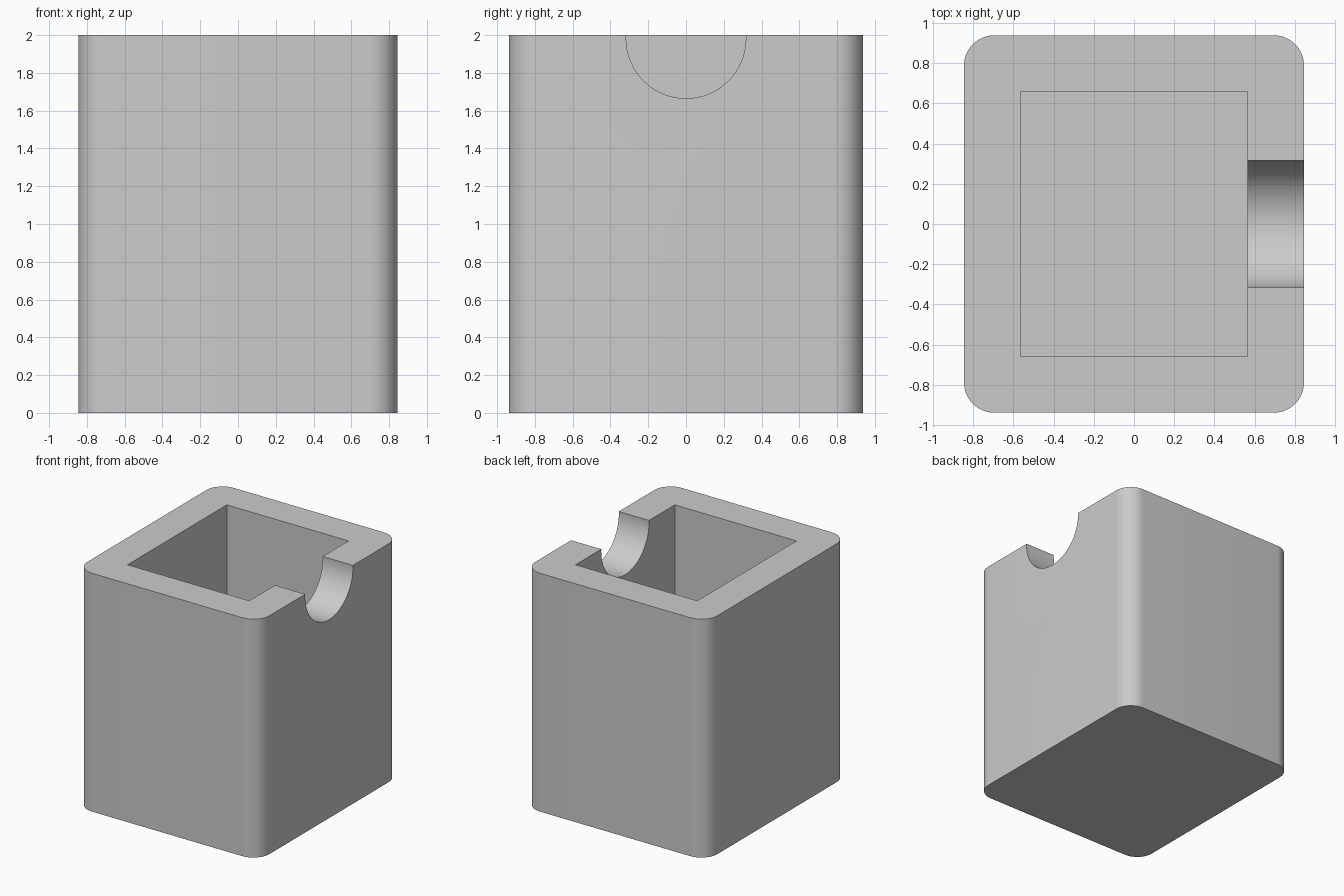
import bpy
import bmesh
import math

WIDTH, DEPTH, HEIGHT = 1.69, 1.876, 2.0
WALL = 0.28
CORNER = 0.15

if "Cube" in bpy.data.objects:
    bpy.data.objects.remove(bpy.data.objects["Cube"], do_unlink=True)

# Plain grey material
grey = bpy.data.materials.new("plain_grey")
grey.use_nodes = True
colour = (0.6, 0.6, 0.6, 1)
grey.diffuse_color = colour
grey.node_tree.nodes["Principled BSDF"].inputs["Base Color"].default_value = colour


def box(name, size, location):
    """Box with its size baked into the mesh."""
    bpy.ops.mesh.primitive_cube_add(size=1, location=location)
    obj = bpy.context.object
    obj.name = name
    obj.scale = size
    bpy.ops.object.transform_apply(location=False, rotation=False, scale=True)
    return obj


def cut(target, cutter):
    """Subtract the cutter, then remove it."""
    cutter.hide_render = True
    mod = target.modifiers.new("cut", "BOOLEAN")
    mod.operation = "DIFFERENCE"
    mod.solver = "EXACT"
    mod.object = cutter
    bpy.context.view_layer.objects.active = target
    bpy.ops.object.modifier_apply(modifier=mod.name)
    bpy.data.objects.remove(cutter, do_unlink=True)


# Outer block with rounded upright edges
holder = box("holder_body", (WIDTH, DEPTH, HEIGHT), (0, 0, HEIGHT / 2))
bm = bmesh.new()
bm.from_mesh(holder.data)
uprights = [e for e in bm.edges
            if abs(e.verts[0].co.z - e.verts[1].co.z) > HEIGHT / 2]
bmesh.ops.bevel(bm, geom=uprights, offset=CORNER, segments=12,
                profile=0.5, affect="EDGES")
bm.to_mesh(holder.data)
bm.free()

# Square-cornered cavity, open at the top
cavity = box("cavity_cutter",
             (WIDTH - 2 * WALL, DEPTH - 2 * WALL, HEIGHT),
             (0, 0, HEIGHT / 2 + WALL))
cut(holder, cavity)

# Round notch through the left wall
bpy.ops.mesh.primitive_cylinder_add(
    vertices=64, radius=0.317, depth=0.6,
    location=(WIDTH / 2, 0, 1.982), rotation=(0, math.pi / 2, 0))
notch = bpy.context.object
notch.name = "notch_cutter"
cut(holder, notch)

# Finish
holder.data.materials.clear()
holder.data.materials.append(grey)
bpy.ops.object.select_all(action="DESELECT")
holder.select_set(True)
bpy.context.view_layer.objects.active = holder
bpy.ops.object.shade_smooth_by_angle(angle=math.radians(30))
